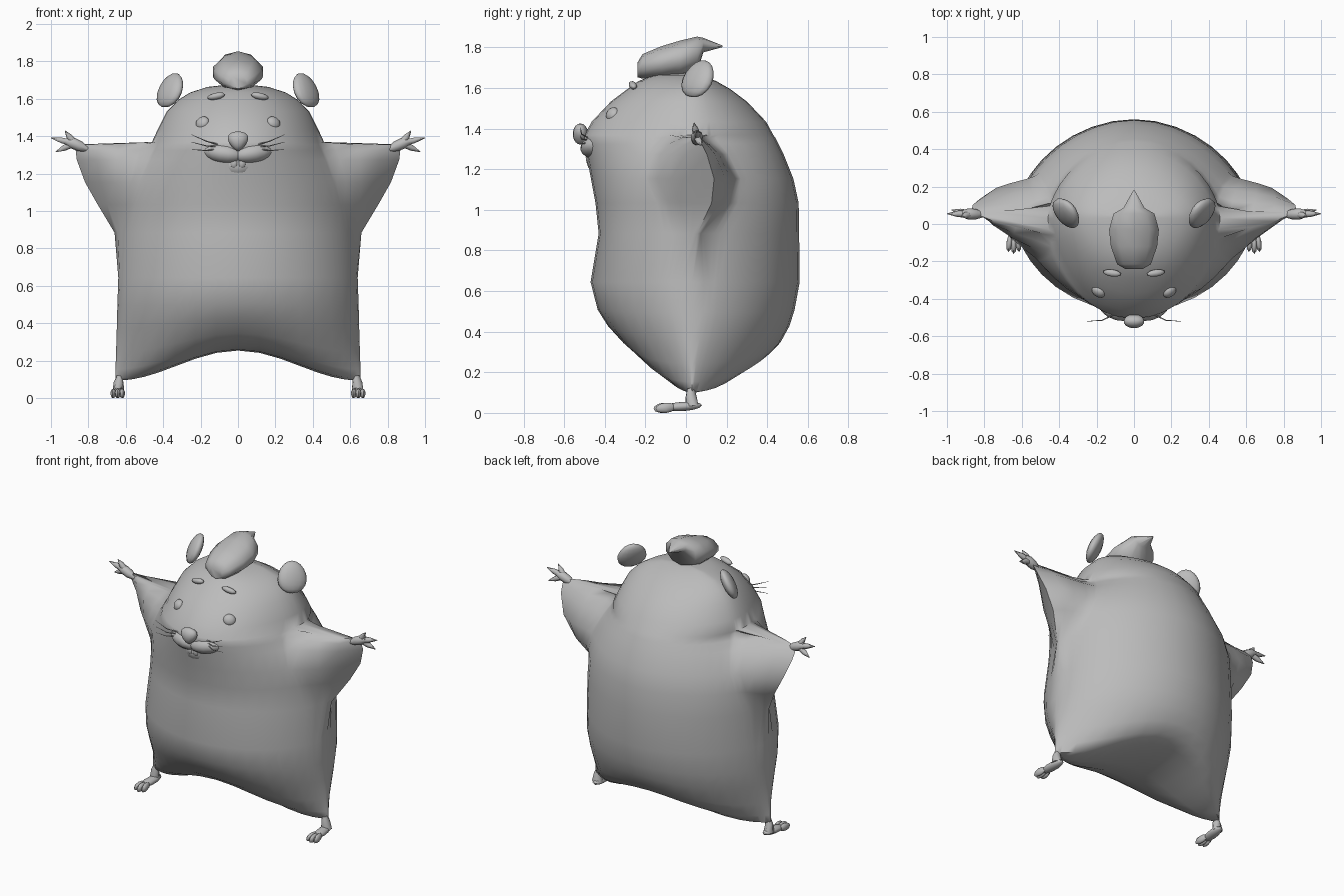
import bpy, bmesh, math
from mathutils import Matrix, Vector, Euler

if "Cube" in bpy.data.objects:
    bpy.data.objects.remove(bpy.data.objects["Cube"])

grey = bpy.data.materials.new("plain_grey")
grey.diffuse_color = (0.5, 0.5, 0.5, 1)
grey.use_nodes = True
grey.node_tree.nodes["Principled BSDF"].inputs["Base Color"].default_value = grey.diffuse_color


def finish(name, bm):
    bmesh.ops.remove_doubles(bm, verts=bm.verts[:], dist=0.0005)
    bmesh.ops.recalc_face_normals(bm, faces=bm.faces[:])
    me = bpy.data.meshes.new(name)
    bm.to_mesh(me)
    bm.free()
    me.materials.append(grey)
    ob = bpy.data.objects.new(name, me)
    bpy.context.collection.objects.link(ob)
    return ob


def skin(name, rings):
    """Join closed rings of points into one capped surface."""
    bm = bmesh.new()
    vs = [[bm.verts.new(p) for p in r] for r in rings]
    n = len(vs[0])
    for a, b in zip(vs, vs[1:]):
        for i in range(n):
            j = (i + 1) % n
            bm.faces.new((a[i], a[j], b[j], b[i]))
    bm.faces.new(vs[0])
    bm.faces.new(vs[-1])
    bmesh.ops.dissolve_degenerate(bm, dist=0.0005, edges=bm.edges[:])
    return finish(name, bm)


def blob(name, loc, radii, rot=(0, 0, 0), seg=14, taper=0.0):
    """Ellipsoid, optionally narrower at the bottom."""
    bm = bmesh.new()
    bmesh.ops.create_uvsphere(bm, u_segments=seg, v_segments=max(6, seg * 2 // 3), radius=1)
    for v in bm.verts:
        v.co.x *= 1 + taper * v.co.z
    m = Matrix.Translation(loc) @ Euler(rot).to_matrix().to_4x4() @ Matrix.Diagonal((*radii, 1))
    bm.transform(m)
    return finish(name, bm)


def tube(name, pts, sides=8):
    """Round tube through (x, y, z, radius) points."""
    ps = [Vector(p[:3]) for p in pts]
    rings = []
    for i, p in enumerate(ps):
        d = (ps[min(i + 1, len(ps) - 1)] - ps[max(i - 1, 0)]).normalized()
        q = d.to_track_quat('Z', 'Y')
        rings.append([p + q @ Vector((math.cos(t), math.sin(t), 0)) * pts[i][3]
                      for t in (2 * math.pi * k / sides for k in range(sides))])
    return skin(name, rings)


# Body and head outline: height, half width, front depth, back depth
OUTLINE = [
    (0.10, 0.65, 0, 0), (0.11, 0.655, 0.13, 0.32), (0.16, 0.655, 0.23, 0.41),
    (0.25, 0.652, 0.31, 0.465), (0.38, 0.648, 0.385, 0.51), (0.50, 0.645, 0.435, 0.535),
    (0.65, 0.64, 0.47, 0.56), (0.89, 0.66, 0.425, 0.555), (1.04, 0.75, 0.415, 0.54),
    (1.16, 0.818, 0.44, 0.51), (1.28, 0.862, 0.485, 0.475), (1.33, 0.868, 0.50, 0.455),
    (1.362, 0.862, 0.505, 0.44), (1.375, 0.46, 0.50, 0.43), (1.44, 0.43, 0.465, 0.395),
    (1.54, 0.38, 0.37, 0.30), (1.60, 0.32, 0.29, 0.22), (1.64, 0.255, 0.235, 0.15),
    (1.67, 0.16, 0.16, 0.08), (1.682, 0.05, 0.06, 0.03),
]


def body_ring(z, w, front, back):
    # Belly arch between the legs, then torso width and arm thickness inside the outline
    lift = 0.16 * max(0.0, 1 - (z - 0.1) / 0.45) ** 1.1
    power = 0.56 + 0.4 * max(0.0, 1 - (z - 0.1) / 0.35)
    core_w, arm_t, seam = w, 0.0, 0.03
    if 0.78 < z < 1.37:
        core_w = min(w, 0.46 + 0.175 * (1 - ((z - 0.78) / 0.59) ** 1.7))
        arm_t = 0.02 + 0.31 * math.sin(math.pi * ((z - 0.75) / 0.625) ** 1.25) ** 0.7
        seam = 0.05 + 0.09 * max(0.0, math.sin(math.pi * (z - 0.88) / 0.5))

    def point(u, depth, side):
        k, e = abs(u), 0.96 * core_w
        if k < 0.7:
            x = e * math.sin(k / 0.7 * math.pi / 2)
        else:
            x = e + (w - e) * (k - 0.7) / 0.3
        s = min(1.0, x / w)
        core = depth * max(0.0, 1 - (x / core_w) ** 2) ** (power + (0.03 if side > 0 else 0))
        arm = arm_t * max(0.0, 1 - s * s) ** 0.75
        thick = (core ** 4 + arm ** 4) ** 0.25 if s < 0.9999 else 0
        y = seam * s ** 3 + side * thick
        return (math.copysign(x, u), y, z + lift * 0.5 * (1 + math.cos(math.pi * s)))

    n = 24
    us = [-1 + 2 * i / n for i in range(n + 1)]
    return [point(u, front, -1) for u in us] + [point(u, back, 1) for u in us[-2:0:-1]]


skin("body", [body_ring(*r) for r in OUTLINE])

# Hair tuft swept back to a point: y, centre height, half width, half height
TUFT = [(-0.24, 1.695, 0.05, 0.035), (-0.215, 1.713, 0.095, 0.06), (-0.12, 1.733, 0.13, 0.08),
        (-0.03, 1.75, 0.14, 0.09), (0.055, 1.77, 0.115, 0.09), (0.085, 1.818, 0.06, 0.036),
        (0.18, 1.812, 0.004, 0.004)]
skin("hair_tuft", [[(hw * math.cos(t), y, zc + hh * math.sin(t))
                    for t in (math.pi * (k + 0.5) / 5 for k in range(10))]
                   for y, zc, hw, hh in TUFT])

# Nose and lower jaw
blob("nose", (0, -0.52, 1.38), (0.053, 0.038, 0.052), taper=0.4)
blob("lower_jaw", (0, -0.425, 1.25), (0.105, 0.065, 0.07), taper=0.25)

for sx, side in ((-1, "left"), (1, "right")):
    # Face details
    blob(side + "_muzzle", (sx * 0.08, -0.447, 1.315), (0.112, 0.07, 0.055), (0, -sx * 0.15, sx * 0.25))
    blob(side + "_eye", (sx * 0.19, -0.362, 1.477), (0.04, 0.026, 0.036), (-0.5, sx * 0.3, sx * 0.5))
    blob(side + "_brow", (sx * 0.117, -0.262, 1.62), (0.05, 0.02, 0.018), (-0.3, sx * 0.2, sx * 0.15), 10)
    blob(side + "_ear", (sx * 0.362, 0.06, 1.652), (0.092, 0.038, 0.1), (-0.45, sx * 0.1, sx * 0.84),
         taper=-0.12)
    blob(side + "_tooth", (sx * 0.021, -0.478, 1.262), (0.023, 0.016, 0.03), seg=8)

    # Whiskers fanning out
    for i in range(3):
        z0, z1 = 1.36 - 0.01 * i, 1.415 - 0.04 * i
        tube(f"{side}_whisker_{i + 1}", [(sx * 0.10, -0.48, z0, 0.004),
                                         (sx * 0.17, -0.515, (z0 + z1) / 2 - 0.008, 0.003),
                                         (sx * 0.25, -0.52, z1, 0.001)], 4)

    # Hand with pointed fingers
    tube(side + "_palm", [(sx * 0.80, 0.05, 1.335, 0.012), (sx * 0.845, 0.052, 1.352, 0.028),
                          (sx * 0.885, 0.054, 1.37, 0.03), (sx * 0.92, 0.055, 1.38, 0.018)])
    base = Vector((sx * 0.875, 0.053, 1.368))
    for i, (x, y, z) in enumerate(((0.925, 0.04, 1.435), (1.0, 0.055, 1.397),
                                   (0.975, 0.075, 1.322))):
        tip = Vector((sx * x, y, z))
        tube(f"{side}_finger_{i + 1}", [(*base, 0.02), (*base.lerp(tip, 0.55), 0.017),
                                        (*tip, 0.002)], 6)

    # Ankle, foot and toes
    tube(side + "_ankle", [(sx * 0.632, 0.025, 0.125, 0.018), (sx * 0.638, 0.025, 0.09, 0.027),
                           (sx * 0.64, 0.03, 0.04, 0.034)])
    blob(side + "_foot", (sx * 0.64, -0.015, 0.038), (0.034, 0.095, 0.023), (0.06, 0, sx * 0.08), 10)
    for i in (-1, 0, 1):
        blob(f"{side}_toe_{i + 2}", (sx * 0.643 + i * 0.023, -0.11 + abs(i) * 0.01, 0.031),
             (0.016, 0.05, 0.025), (0.1, 0, i * 0.12), 8)

# Rest the feet exactly on the ground and smooth the surfaces
low = min(v.co.z for o in bpy.data.objects for v in o.data.vertices)
for o in bpy.data.objects:
    o.data.transform(Matrix.Translation((0, 0, -low)))
    o.select_set(True)
    bpy.context.view_layer.objects.active = o
bpy.ops.object.shade_smooth_by_angle(angle=math.radians(60))
